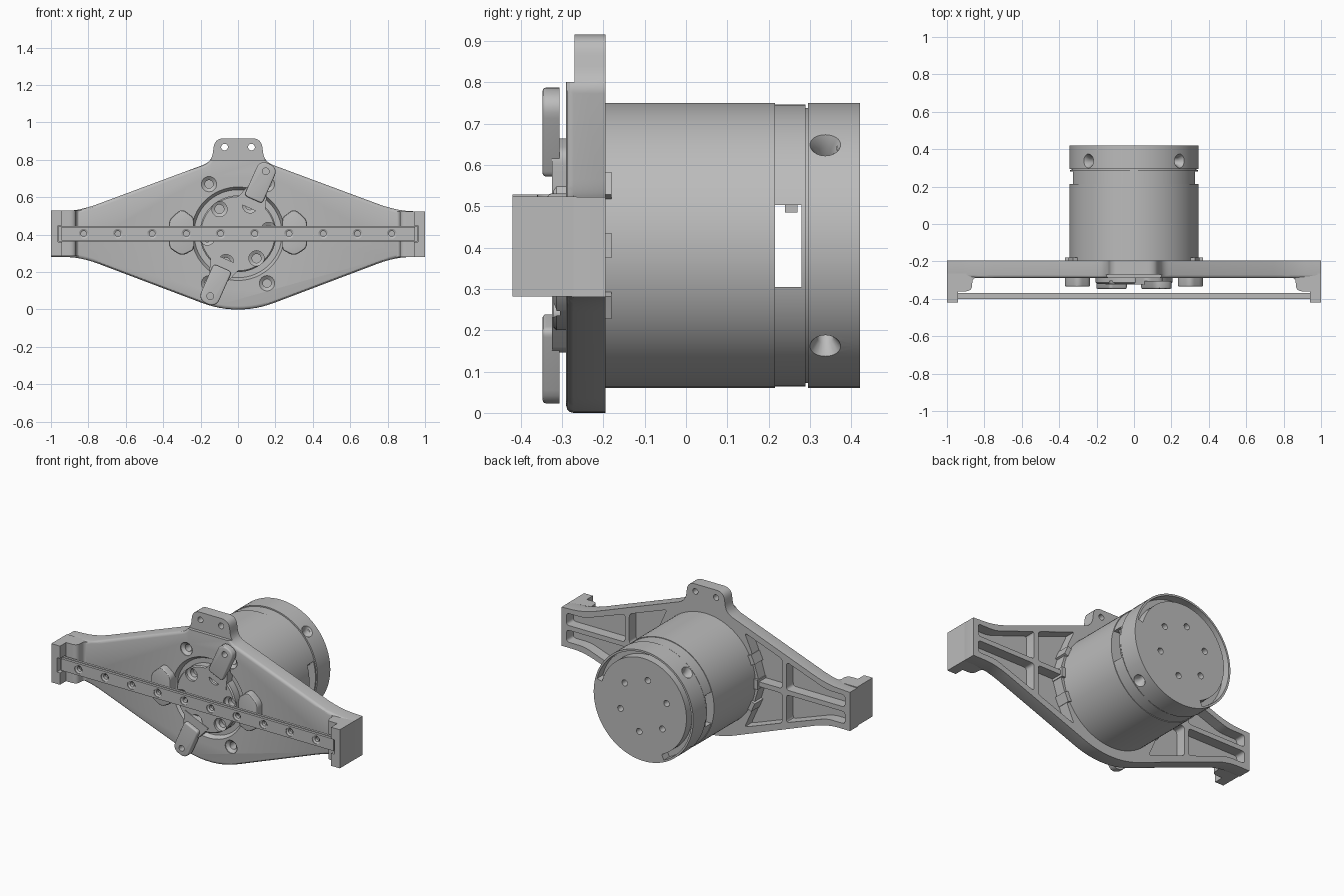
import bpy, bmesh
from math import cos, sin, pi, radians
from mathutils import Matrix, Vector

if "Cube" in bpy.data.objects:
    bpy.data.objects.remove(bpy.data.objects["Cube"])

CZ = 0.405  # height of the motor axis
R = 0.345   # motor radius
parts = []

grey = bpy.data.materials.new("machined_grey")
grey.use_nodes = True
tone = (0.5, 0.5, 0.5, 1)
grey.diffuse_color = tone
grey.node_tree.nodes["Principled BSDF"].inputs["Base Color"].default_value = tone


def make(name, bm):
    bmesh.ops.recalc_face_normals(bm, faces=bm.faces)
    mesh = bpy.data.meshes.new(name)
    bm.to_mesh(mesh)
    bm.free()
    mesh.materials.append(grey)
    obj = bpy.data.objects.new(name, mesh)
    bpy.context.collection.objects.link(obj)
    parts.append(obj)
    return obj


def turn(bm, profile, mat, segs=24):
    """Closed solid of (radius, y) rings around the local y axis."""
    rings = []
    for r, y in profile:
        rings.append([bm.verts.new(mat @ Vector((r * cos(2 * pi * i / segs), y, r * sin(2 * pi * i / segs))))
                      for i in range(segs)])
    for a, b in zip(rings, rings[1:]):
        for i in range(segs):
            j = (i + 1) % segs
            bm.faces.new((a[i], a[j], b[j], b[i]))
    bm.faces.new(rings[0])
    bm.faces.new(rings[-1])


def turned(name, profile, segs=96, x=0, z=CZ):
    bm = bmesh.new()
    turn(bm, profile, Matrix.Translation((x, 0, z)), segs)
    return make(name, bm)


def holes(profile, spots, segs=24):
    bm = bmesh.new()
    for x, z in spots:
        turn(bm, profile, Matrix.Translation((x, 0, z)), segs)
    return make("hole_cutter", bm)


def rounded(pts, n=6):
    """Round each (x, z, reach) corner of a polygon with a curve."""
    out = []
    for i, (x, z, d) in enumerate(pts):
        p = Vector((x, z))
        if not d:
            out.append(p)
            continue
        a, b = [Vector(pts[k % len(pts)][:2]) - p for k in (i - 1, i + 1)]
        a = p + a.normalized() * min(d, a.length * 0.49)
        b = p + b.normalized() * min(d, b.length * 0.49)
        for k in range(n + 1):
            t = k / n
            out.append(a * (1 - t) ** 2 + p * 2 * t * (1 - t) + b * t * t)
    return out


def add_prism(bm, pts, y0, y1, mat=Matrix()):
    lo = [bm.verts.new(mat @ Vector((p[0], y0, p[1]))) for p in pts]
    hi = [bm.verts.new(mat @ Vector((p[0], y1, p[1]))) for p in pts]
    front = bm.faces.new(lo)
    bm.faces.new(hi)
    for i in range(len(pts)):
        j = (i + 1) % len(pts)
        bm.faces.new((lo[i], lo[j], hi[j], hi[i]))
    return front


def prism(name, pts, y0, y1, bevel=0, mat=Matrix()):
    bm = bmesh.new()
    front = add_prism(bm, pts, y0, y1, mat)
    if bevel:
        bmesh.ops.recalc_face_normals(bm, faces=bm.faces)
        bmesh.ops.bevel(bm, geom=list(front.edges), offset=bevel, segments=3,
                        profile=0.5, affect='EDGES', clamp_overlap=False)
    return make(name, bm)


def box(name, x, y, z):
    return prism(name, [(x[0], z[0]), (x[1], z[0]), (x[1], z[1]), (x[0], z[1])], *y)


def cut(target, cutter):
    mod = target.modifiers.new("cut", 'BOOLEAN')
    mod.operation = 'DIFFERENCE'
    mod.solver = 'EXACT'
    mod.object = cutter
    bpy.context.view_layer.objects.active = target
    bpy.ops.object.modifier_apply(modifier=mod.name)
    parts.remove(cutter)
    bpy.data.objects.remove(cutter)


# Mounting bracket
half = [(0.1, 0, 0.1), (0.84, 0.28, 0.1), (1, 0.28, 0), (1, 0.522, 0),
        (0.84, 0.53, 0.1), (0.14, 0.79, 0.05), (0.125, 0.915, 0.05)]
outline = half + [(-x, z, d) for x, z, d in reversed(half)]
bracket = prism("bracket", rounded(outline), -0.29, -0.195, 0.018)
cut(bracket, box("tab_cutter", (-0.3, 0.3), (-0.35, -0.27), (0.8, 1)))
cut(bracket, turned("hub_cutter", [(0.25, -0.4), (0.25, -0.29), (0.235, -0.265)], 64))
sink = [(0.041, -0.32), (0.041, -0.285), (0.022, -0.27), (0.022, -0.22)]
cut(bracket, holes(sink, [(sx * 0.155, CZ + sz * 0.265) for sx in (-1, 1) for sz in (-1, 1)]))
cut(bracket, holes([(0.018, -0.4), (0.018, -0.1)], [(-0.072, 0.868), (0.072, 0.868)]))

# Ribbed pockets in the back of the bracket
inner = [(0.37, 0.42, 0), (0.53, 0.42, 0.02), (0.53, 0.605, 0.02), (0.27, 0.7, 0.02), (0.315, 0.6, 0)]
outer = [(0.56, 0.42, 0.02), (0.965, 0.42, 0.02), (0.965, 0.495, 0.02), (0.84, 0.495, 0.04), (0.56, 0.595, 0.02)]
bm = bmesh.new()
for pocket in (inner, outer):
    for sx in (-1, 1):
        for up in (True, False):
            corners = [(sx * x, z if up else 2 * CZ - z, d) for x, z, d in pocket]
            add_prism(bm, rounded(corners, 4), -0.262, -0.1)
cut(bracket, make("pocket_cutter", bm))

# End blocks that hold the strip, and the raised pads beside the hub
block = [(1, -0.265, 0), (1, -0.42, 0), (0.94, -0.42, 0), (0.94, -0.36, 0),
         (0.865, -0.36, 0.04), (0.865, -0.288, 0.03), (0.82, -0.288, 0), (0.82, -0.265, 0)]
pad = [(0.235, 0.49, 0.02), (0.3, 0.54, 0.03), (0.37, 0.48, 0.03),
       (0.37, 0.33, 0.03), (0.3, 0.285, 0.03), (0.235, 0.32, 0.02)]
for sx, side in ((1, "left"), (-1, "right")):
    # the block profile lies in x and y, so its depth is turned upright
    upright = Matrix(((sx, 0, 0, 0), (0, 0, 1, 0), (0, 1, 0, 0), (0, 0, 0, 1)))
    lift = 0.003 if sx > 0 else 0.008
    end = prism(side + "_end_block", rounded(block), 0.278 + lift, 0.52 + lift, 0, upright)
    cut(end, box("notch_cutter", sorted((sx * 0.9, sx * 0.962)), (-0.5, -0.365), (0.36, 0.45)))
    prism(side + "_pad", rounded([(sx * x, z, d) for x, z, d in pad]), -0.335, -0.28, 0.008)
    # small locating lugs around the motor base
    for a in (-24, 0, 24):
        spin = Matrix.Translation((0, 0, CZ)) @ Matrix.Rotation(radians(a), 4, 'Y')
        lug = [(sx * 0.33, -0.03), (sx * 0.37, -0.03), (sx * 0.37, 0.03), (sx * 0.33, 0.03)]
        prism(side + "_lug", lug, -0.27, -0.18, 0, spin)

# Strip with a row of countersunk holes
row = [(-0.825 + i * 0.183, CZ) for i in range(10)]
for name, reach, depth, high in (("strip_base", 0.96, (-0.386, -0.37), 0.041),
                                 ("strip_face", 0.945, (-0.402, -0.385), 0.037)):
    strip = box(name, (-reach, reach), depth, (CZ - high, CZ + high))
    cut(strip, holes([(0.026, -0.45), (0.026, -0.398), (0.015, -0.392), (0.015, -0.3)], row))

# Rotating hub with two arms
hub = turned("hub", [(0.198, -0.32), (0.205, -0.313), (0.205, -0.24)], 64)
bolts = [(0.165 * cos(radians(67 + 60 * i)), CZ + 0.165 * sin(radians(67 + 60 * i))) for i in range(6)]
cut(hub, holes([(0.041, -0.36), (0.041, -0.305), (0.024, -0.295), (0.024, -0.26)], bolts))
tab = [(-0.053, 0.2, 0.02), (0.053, 0.2, 0.02), (0.053, 0.41, 0.05), (-0.053, 0.41, 0.05)]
neck = [(-0.09, 0.15, 0), (0.09, 0.15, 0), (0.05, 0.27, 0.03), (-0.05, 0.27, 0.03)]
for turn_angle, where in ((24, "upper"), (204, "lower")):
    pose = Matrix.Translation((0, 0, CZ)) @ Matrix.Rotation(radians(turn_angle), 4, 'Y')
    arm = prism(where + "_arm", rounded(tab), -0.347, -0.306, 0.008, pose)
    prism(where + "_arm_neck", rounded(neck), -0.324, -0.27, 0, pose)
    spot = pose @ Vector((0, 0, 0.365))
    cut(arm, holes([(0.018, -0.4), (0.018, -0.25)], [(spot.x, spot.z)]))

# Motor body, the slotted band and the rear ring
turned("motor_body", [(R, -0.2), (R, 0.215)])
band = turned("motor_band", [(R - 0.004, 0.21), (R - 0.004, 0.289)])
cut(band, box("window_cutter", (-1, 1), (0.2, 0.28), (0.305, 0.503)))
for sx in (-1, 1):
    box("window_stop", sorted((sx * 0.26, sx * 0.31)), (0.24, 0.27), (0.485, 0.51))
turned("motor_seam", [(R - 0.012, 0.284), (R - 0.012, 0.3)])
ring = turned("rear_ring", [(R, 0.295), (R, 0.421)])

# Curved slot, bolt circle and radial set screw holes in the rear ring
arc = [radians(15 + 230 * i / 48) for i in range(49)]
slot = [(r * cos(a), CZ + r * sin(a)) for r, angles in ((0.333, arc), (0.298, arc[::-1])) for a in angles]
cut(ring, prism("slot_cutter", slot, 0.365, 0.5))
back_bolts = [(0.17 * cos(radians(100 + 60 * i)), CZ + 0.17 * sin(radians(100 + 60 * i))) for i in range(6)]
cut(ring, holes([(0.019, 0.36), (0.019, 0.5)], back_bolts))
bm = bmesh.new()
for k in range(4):
    aim = (Matrix.Translation((0, 0.337, CZ)) @ Matrix.Rotation(pi / 4 + k * pi / 2, 4, 'Y')
           @ Matrix.Rotation(-pi / 2, 4, 'Z'))
    turn(bm, [(0.02, 0.25), (0.02, 0.315), (0.046, 0.36)], aim)
cut(ring, make("screw_cutter", bm))

# Smooth curved faces, keep the edges sharp
bpy.ops.object.select_all(action='DESELECT')
for obj in parts:
    obj.select_set(True)
bpy.context.view_layer.objects.active = parts[0]
bpy.ops.object.shade_smooth_by_angle(angle=radians(30))
